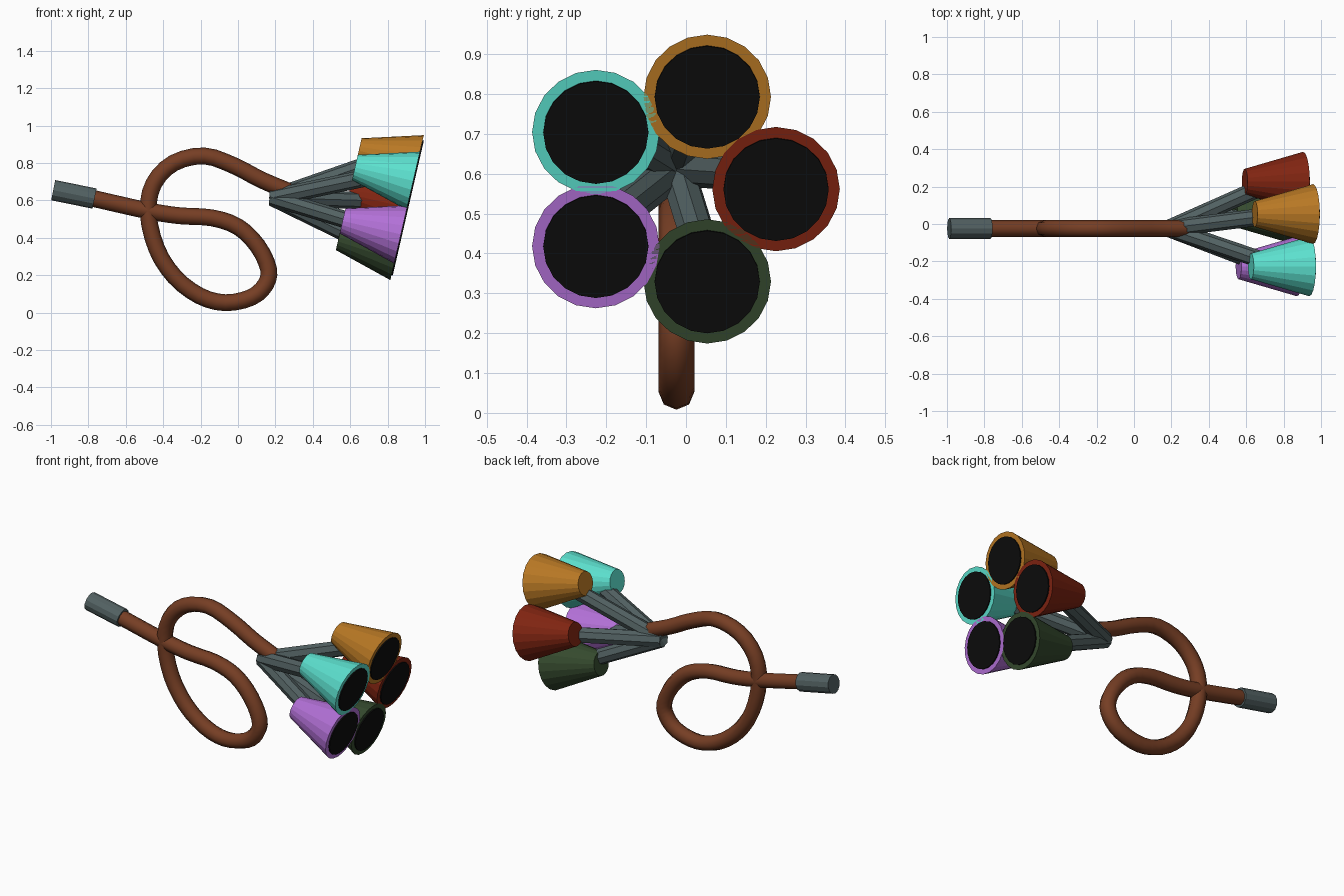
import bpy, bmesh, math
from mathutils import Vector

if "Cube" in bpy.data.objects:
    bpy.data.objects.remove(bpy.data.objects["Cube"])


def material(name, r, g, b):
    m = bpy.data.materials.new(name)
    lin = [((c / 255 + 0.055) / 1.055) ** 2.4 for c in (r, g, b)]
    m.diffuse_color = (*lin, 1)
    m.use_nodes = True
    m.node_tree.nodes["Principled BSDF"].inputs["Base Color"].default_value = m.diffuse_color
    return m


BROWN = material("brown", 118, 62, 36)
GREY = material("slate_grey", 82, 97, 98)
BLACK = material("black", 12, 12, 12)
HORNS = {"red": (128, 36, 17), "orange": (184, 120, 36), "teal": (92, 224, 206),
         "purple": (178, 112, 214), "green": (53, 74, 46)}


def loft(name, rings, mat, smooth=False):
    """Skin a list of equal-sized point rings and cap both ends."""
    bm = bmesh.new()
    vs = [[bm.verts.new(p) for p in ring] for ring in rings]
    n = len(vs[0])
    for a, b in zip(vs, vs[1:]):
        for i in range(n):
            j = (i + 1) % n
            bm.faces.new((a[i], a[j], b[j], b[i])).smooth = smooth
    bm.faces.new(vs[0])
    bm.faces.new(vs[-1])
    bmesh.ops.recalc_face_normals(bm, faces=bm.faces)
    me = bpy.data.meshes.new(name)
    bm.to_mesh(me)
    bm.free()
    me.materials.append(mat)
    ob = bpy.data.objects.new(name, me)
    bpy.context.collection.objects.link(ob)
    return ob


def ring(center, axis, r, sides):
    """Circle of points around an axis; the first point lies in the xz plane."""
    axis = axis.normalized()
    u = Vector((0, 1, 0)).cross(axis).normalized()
    v = axis.cross(u)
    return [center + r * (math.cos(t) * u + math.sin(t) * v)
            for t in (2 * math.pi * i / sides for i in range(sides))]


def cone(name, a, b, r1, r2, sides, mat):
    return loft(name, [ring(a, b - a, r1, sides), ring(b, b - a, r2, sides)], mat)


Y = -0.024

# Looped tube swept along a smooth path in the xz plane
pts = [Vector((x, Y, z)) for x, z in [
    (-0.78, 0.612), (-0.483, 0.545), (-0.312, 0.518), (-0.14, 0.507), (0, 0.459),
    (0.104, 0.358), (0.163, 0.235), (0.147, 0.15), (0.072, 0.082), (-0.067, 0.053),
    (-0.206, 0.09), (-0.339, 0.192), (-0.435, 0.342), (-0.48, 0.534), (-0.451, 0.689),
    (-0.344, 0.80), (-0.18, 0.838), (-0.02, 0.785), (0.125, 0.71), (0.28, 0.645)]]
ext = [2 * pts[0] - pts[1]] + pts + [2 * pts[-1] - pts[-2]]
path = []
for p0, p1, p2, p3 in zip(ext, ext[1:], ext[2:], ext[3:]):
    for k in range(3):
        t = k / 3
        path.append(0.5 * (2 * p1 + (p2 - p0) * t + (2 * p0 - 5 * p1 + 4 * p2 - p3) * t * t
                           + (3 * p1 - p0 - 3 * p2 + p3) * t ** 3))
path.append(pts[-1])
rings = []
for i, p in enumerate(path):
    tangent = path[min(i + 1, len(path) - 1)] - path[max(i - 1, 0)]
    rings.append(ring(p, tangent, 0.045, 8))
loft("looped_tube", rings, BROWN, smooth=True)

# Mouthpiece sleeve
cone("mouthpiece", Vector((-0.988, Y, 0.655)), Vector((-0.767, Y, 0.61)),
     0.055, 0.055, 12, GREY)

# Five horns in a pentagon on a tilted plane, each fed by a branch pipe
tilt = math.radians(13)
normal = Vector((math.cos(tilt), 0, -math.sin(tilt)))
up = Vector((math.sin(tilt), 0, math.cos(tilt)))
side = Vector((0, 1, 0))
middle = Vector((0.904, Y, 0.5616))
hub = Vector((0.185, Y, 0.615))
for i, (col, rgb) in enumerate(HORNS.items()):
    a = i * math.tau / 5
    rim = middle + 0.25 * (math.cos(a) * side + math.sin(a) * up)
    cone(col + "_horn", rim - 0.32 * normal, rim, 0.069, 0.16, 20, material(col, *rgb))
    cone(col + "_horn_mouth", rim - 0.001 * normal, rim + 0.007 * normal,
         0.132, 0.132, 20, BLACK)
    cone(col + "_branch_pipe", hub, rim - 0.16 * normal, 0.046, 0.046, 8, GREY)
